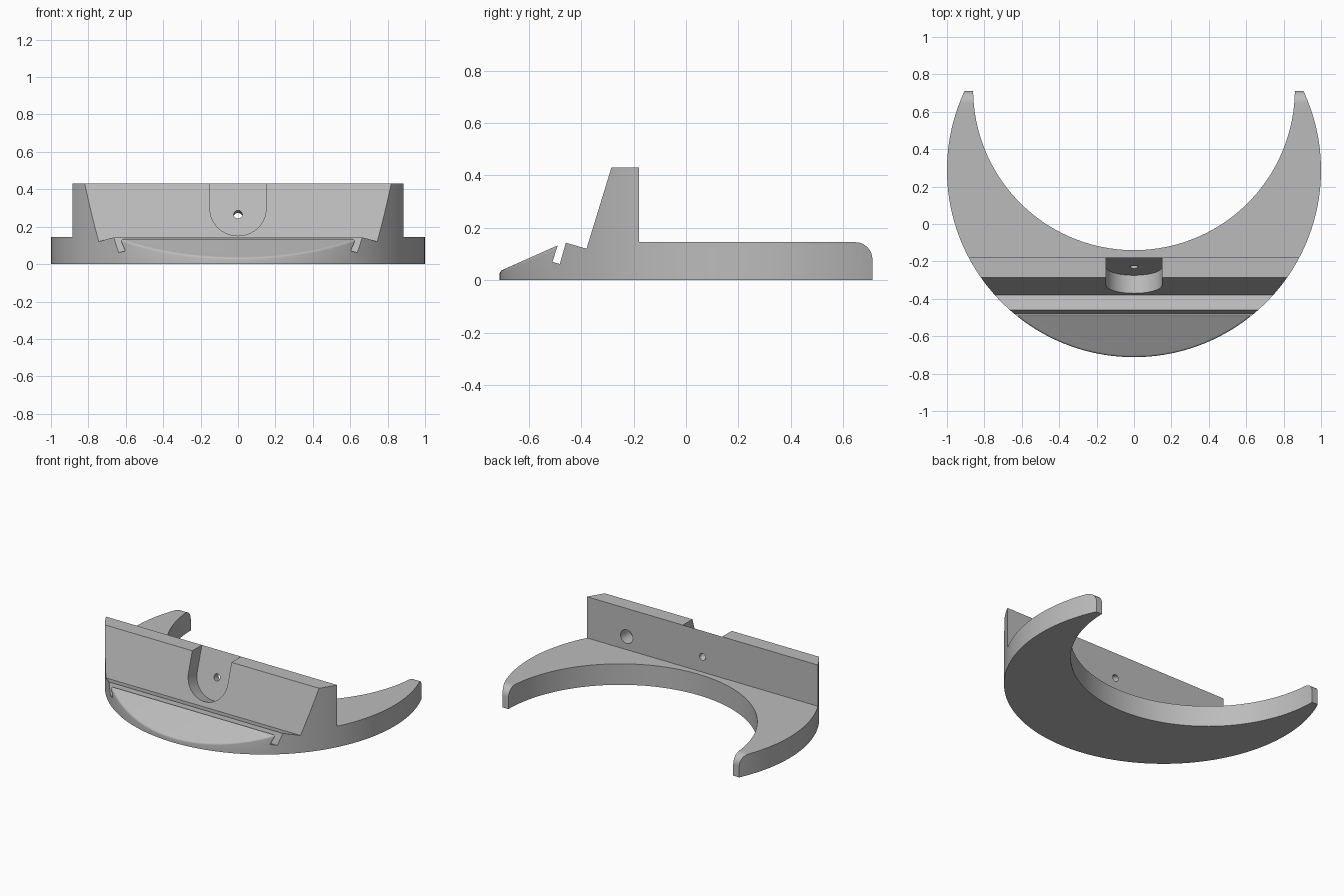
import bpy, bmesh, math
from mathutils import Matrix, Vector

if "Cube" in bpy.data.objects:
    bpy.data.objects.remove(bpy.data.objects["Cube"])

grey = bpy.data.materials.new("plain_grey")
grey.use_nodes = True
grey.diffuse_color = (0.5, 0.5, 0.5, 1)
grey.node_tree.nodes["Principled BSDF"].inputs["Base Color"].default_value = (0.5, 0.5, 0.5, 1)


def prism(name, points, depth, matrix):
    """Extrude a 2D outline by depth along local z, then place it."""
    bm = bmesh.new()
    face = bm.faces.new([bm.verts.new((a, b, 0)) for a, b in points])
    ext = bmesh.ops.extrude_face_region(bm, geom=[face])["geom"]
    bmesh.ops.translate(bm, vec=(0, 0, depth), verts=[v for v in ext if isinstance(v, bmesh.types.BMVert)])
    bm.transform(matrix)
    bmesh.ops.recalc_face_normals(bm, faces=bm.faces)
    mesh = bpy.data.meshes.new(name)
    bm.to_mesh(mesh)
    bm.free()
    mesh.materials.append(grey)
    obj = bpy.data.objects.new(name, mesh)
    bpy.context.collection.objects.link(obj)
    return obj


def arc(cx, cy, r, start, end, n):
    angles = [math.radians(start + (end - start) * i / n) for i in range(n + 1)]
    return [(cx + r * math.cos(a), cy + r * math.sin(a)) for a in angles]


def circle(cx, cy, r, n):
    return arc(cx, cy, r, 0, 360, n)[:-1]


def frame(x_axis, y_axis, origin):
    x, y = Vector(x_axis).normalized(), Vector(y_axis).normalized()
    m = Matrix((x, y, x.cross(y))).transposed().to_4x4()
    m.translation = origin
    return m


def boolean(obj, cutter, operation):
    mod = obj.modifiers.new(cutter.name, 'BOOLEAN')
    mod.operation, mod.solver, mod.object = operation, 'EXACT', cutter
    bpy.context.view_layer.objects.active = obj
    bpy.ops.object.modifier_apply(modifier=mod.name)
    bpy.data.objects.remove(cutter)


# Side profile: sloped lip, slanted groove, ridge, upright and rounded horn ends
profile = [(-0.75, 0), (-0.75, 0.017), (-0.49, 0.133), (-0.51, 0.07), (-0.482, 0.062),
           (-0.459, 0.143), (-0.38, 0.12), (-0.285, 0.43), (-0.18, 0.43), (-0.18, 0.145)]
profile += arc(0.647, 0.08, 0.065, 90, 0, 10) + [(0.712, 0)]
stand = prism("crescent_stand", profile, 2.4, frame((0, 1, 0), (0, 0, 1), (-1.2, 0, 0)))

# Crescent plan trims the profile
lift = Matrix.Translation((0, 0, -0.1))
boolean(stand, prism("outer_disc", circle(0, 0.288, 1, 160), 1, lift), 'INTERSECT')
boolean(stand, prism("inner_disc", circle(0, 0.72, 0.86, 160), 1, lift), 'DIFFERENCE')

# Soft edge where the sloped lip meets the curved outer wall
bm = bmesh.new()
bm.from_mesh(stand.data)
slope = Vector((0, -0.116, 0.26)).normalized()
rim = []
for e in bm.edges:
    if len(e.link_faces) == 2 and max(v.co.y for v in e.verts) < -0.48:
        on_slope = [f.normal.dot(slope) > 0.999 for f in e.link_faces]
        on_wall = [abs(f.normal.z) < 0.01 for f in e.link_faces]
        if any(on_slope) and any(on_wall):
            rim.append(e)
bmesh.ops.bevel(bm, geom=rim, offset=0.018, segments=4, profile=0.5, affect='EDGES', clamp_overlap=True)
bm.to_mesh(stand.data)
bm.free()

# U-shaped slot cut square to the slanted front of the upright
up = Vector((0, 0.095, 0.31)).normalized()
slot = arc(0, 0.156, 0.15, 180, 360, 32) + [(0.15, 0.7), (-0.15, 0.7)]
seat = Vector((0, -0.18, 0.43)) - up * 0.328
boolean(stand, prism("slot", slot, 0.3, frame((1, 0, 0), up, seat)), 'DIFFERENCE')

# Small hole through the slot wall, and a blind hole in the back
hole = circle(0, 0.156, 0.023, 24)
normal = Vector((1, 0, 0)).cross(up)
boolean(stand, prism("screw_hole", hole, 0.3, frame((1, 0, 0), up, seat - normal * 0.15)), 'DIFFERENCE')
boolean(stand, prism("back_hole", circle(0.58, 0.235, 0.047, 32), 0.2,
                     frame((1, 0, 0), (0, 0, 1), (0, -0.09, 0))
                     @ Matrix.Translation((0, 0, -0.01))), 'DIFFERENCE')

bpy.ops.object.select_all(action='DESELECT')
stand.select_set(True)
bpy.context.view_layer.objects.active = stand
bpy.ops.object.shade_smooth_by_angle(angle=math.radians(25))
